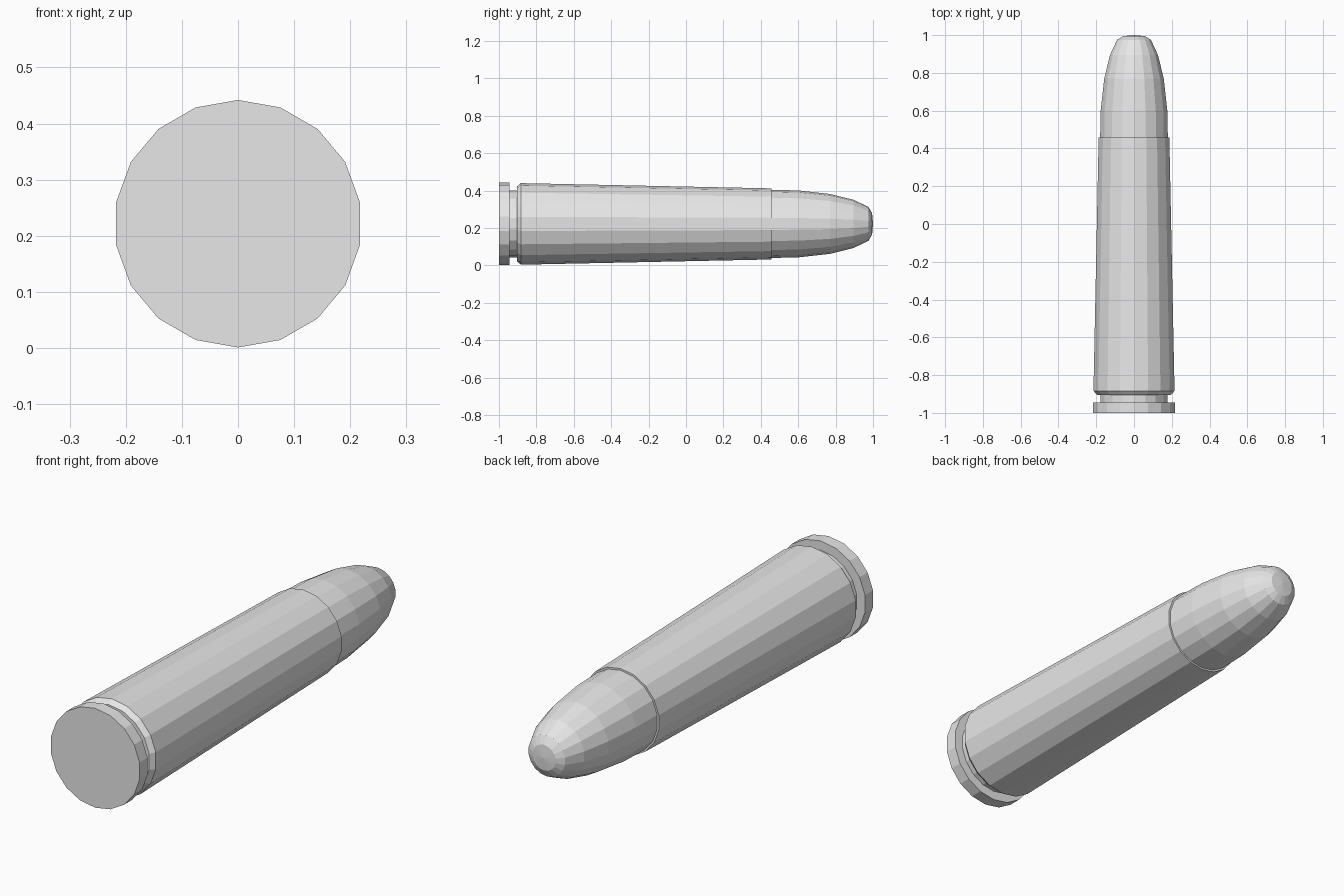
import bpy
import bmesh
from math import sin, cos, radians

SIDES = 18
AXIS_Z = 0.2215

cube = bpy.data.objects.get("Cube")
if cube:
    bpy.data.objects.remove(cube, do_unlink=True)

grey = bpy.data.materials.new("plain_grey")
grey.use_nodes = True
colour = (0.8, 0.8, 0.8, 1)
grey.diffuse_color = colour
grey.node_tree.nodes["Principled BSDF"].inputs["Base Color"].default_value = colour


def lathe(name, profile):
    """Turn (y, radius) points around the long axis; radius 0 makes a pole."""
    bm = bmesh.new()
    rings = []
    for y, r in profile:
        count = SIDES if r else 1
        angles = [radians(360 / SIDES * i) for i in range(count)]
        rings.append([bm.verts.new((r * sin(a), y, AXIS_Z + r * cos(a))) for a in angles])
    for a, b in zip(rings, rings[1:]):
        for i in range(SIDES):
            j = (i + 1) % SIDES
            corners = [a[i % len(a)], a[j % len(a)], b[j % len(b)], b[i % len(b)]]
            bm.faces.new(list(dict.fromkeys(corners)))
    # Flat disc on the rear end when it is a full ring
    if name == "case":
        bm.faces.new(rings[0])
    bmesh.ops.recalc_face_normals(bm, faces=bm.faces)
    mesh = bpy.data.meshes.new(name)
    bm.to_mesh(mesh)
    bm.free()
    mesh.materials.append(grey)
    obj = bpy.data.objects.new(name, mesh)
    bpy.context.collection.objects.link(obj)
    return obj


# Case: rim, extractor groove, bevel, tapered wall and inward mouth lip
lathe("case", [
    (-1, 0.2205), (-0.944, 0.2205),
    (-0.944, 0.179), (-0.904, 0.179),
    (-0.904, 0.2), (-0.883, 0.218),
    (0.458, 0.19), (0.458, 0.182),
])

# Projectile: straight shank curving into a blunt nose
lathe("projectile", [
    (0.458, 0.182), (0.6, 0.179), (0.77, 0.16), (0.895, 0.129),
    (0.975, 0.091), (0.995, 0.057), (1, 0),
])
